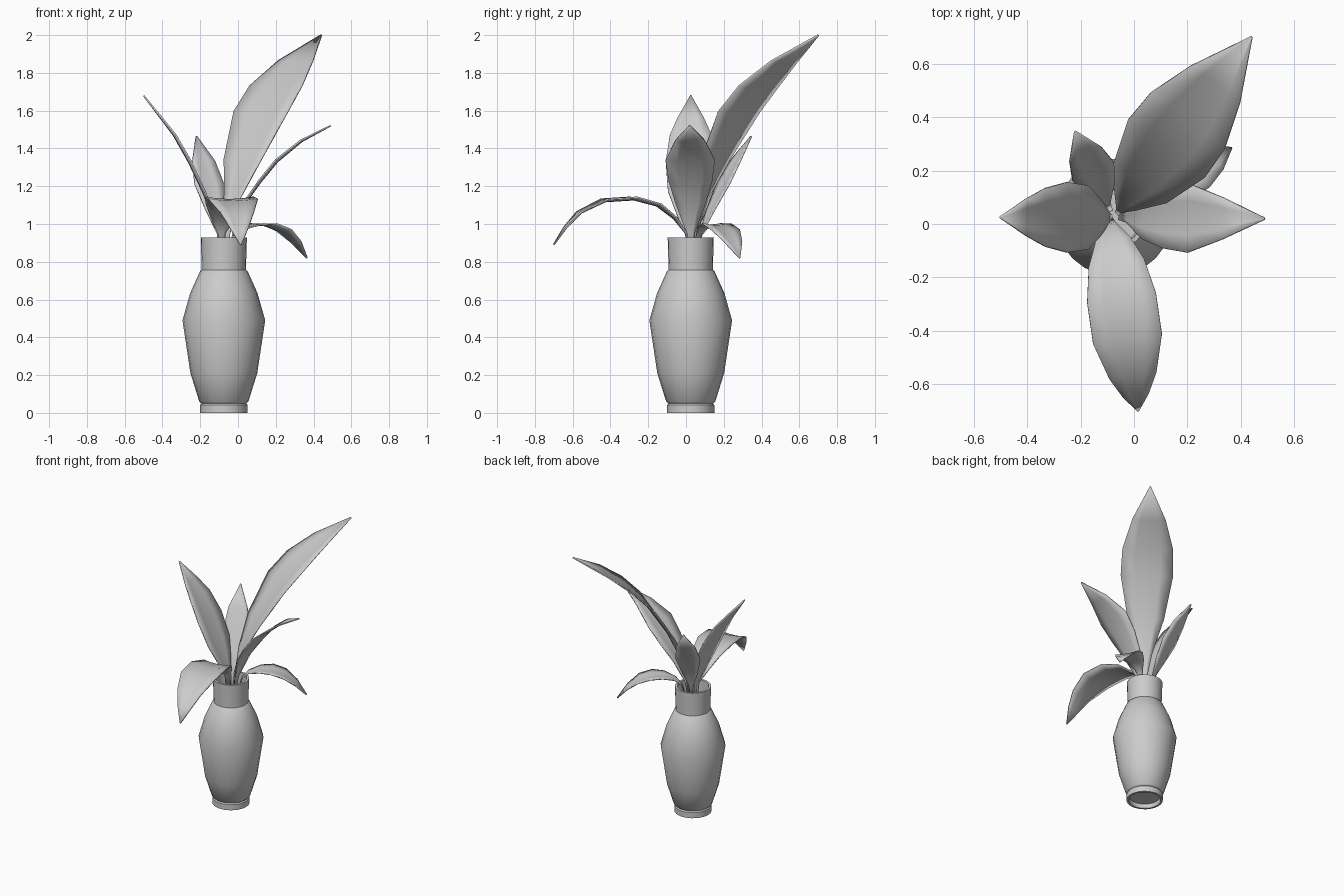
import bpy, math
from mathutils import Vector

CX, CY = -0.075, 0.025   # vase axis


def make_object(name, verts, faces, angle):
    me = bpy.data.meshes.new(name)
    me.from_pydata(verts, [], faces)
    me.update()
    ob = bpy.data.objects.new(name, me)
    bpy.context.collection.objects.link(ob)
    bpy.ops.object.select_all(action='DESELECT')
    ob.select_set(True)
    bpy.context.view_layer.objects.active = ob
    bpy.ops.object.shade_smooth_by_angle(angle=math.radians(angle))
    return ob


def lathe(name, profile, n=24):
    # profile of (radius, z), capped at both ends
    verts, faces = [], []
    for r, z in profile:
        for i in range(n):
            a = 2 * math.pi * i / n
            verts.append((CX + r * math.cos(a), CY + r * math.sin(a), z))
    for j in range(len(profile) - 1):
        for i in range(n):
            k = (i + 1) % n
            faces.append((j*n + i, j*n + k, (j+1)*n + k, (j+1)*n + i))
    faces.append(tuple(reversed(range(n))))
    faces.append(tuple(range((len(profile)-1)*n, len(profile)*n)))
    return make_object(name, verts, faces, 35)


def leaf(name, base, tip, rows, cup=0.1):
    # rows of (distance outward, height, half width) from stem to tip
    base, tip = Vector((*base, 0)), Vector((*tip, 0))
    d = (tip - base).normalized()
    side = Vector((d.y, -d.x, 0))
    up = Vector((0, 0, 1))
    cols = (-1, -0.5, 0, 0.5, 1)
    verts, faces = [], []
    for i, (s, z, w) in enumerate(rows):
        a, b = rows[max(i-1, 0)], rows[min(i+1, len(rows)-1)]
        t = (d * (b[0]-a[0]) + up * (b[1]-a[1])).normalized()
        nrm = side.cross(t)
        for c in cols:
            verts.append(base + d*s + up*z + side*(c*w) + nrm*(cup*w*(c*c - 0.5)))
    for i in range(len(rows) - 1):
        for c in range(4):
            p = i*5 + c
            faces.append((p, p+1, p+6, p+5))
    ob = make_object(name, verts, faces, 60)
    m = ob.modifiers.new("thickness", 'SOLIDIFY')
    m.thickness = 0.008
    m.offset = 0
    return ob


# Vase: recessed foot, body, neck and inner wall
lathe("vase", [
    (0.105, 0.03), (0.11, 0.0), (0.125, 0.0), (0.125, 0.042), (0.118, 0.05),
    (0.13, 0.06), (0.177, 0.21), (0.219, 0.49), (0.178, 0.635), (0.126, 0.75),
    (0.117, 0.757), (0.117, 0.77), (0.12, 0.85), (0.122, 0.928), (0.106, 0.928),
    (0.104, 0.85), (0.10, 0.76)])

C = (CX, CY)

# Upright leaves
leaf("large_leaf", C, (0.44, 0.70), [
    (0.02, 0.78, 0.010), (0.035, 0.95, 0.013), (0.075, 1.13, 0.05),
    (0.17, 1.34, 0.125), (0.33, 1.59, 0.18), (0.46, 1.725, 0.174),
    (0.63, 1.86, 0.115), (0.85, 2.0, 0.003)])
leaf("left_leaf", C, (-0.5, 0.025), [
    (0.01, 0.78, 0.010), (0.02, 0.93, 0.018), (0.055, 1.04, 0.07),
    (0.105, 1.17, 0.12), (0.18, 1.33, 0.132), (0.26, 1.47, 0.11),
    (0.33, 1.56, 0.07), (0.425, 1.68, 0.003)])
leaf("right_leaf", C, (0.49, 0.02), [
    (0.02, 0.78, 0.010), (0.05, 0.95, 0.02), (0.11, 1.11, 0.08),
    (0.19, 1.225, 0.115), (0.28, 1.335, 0.13), (0.41, 1.44, 0.078),
    (0.565, 1.52, 0.003)])
leaf("small_back_leaf", C, (-0.22, 0.345), [
    (0.03, 0.78, 0.008), (0.06, 0.95, 0.012), (0.12, 1.08, 0.055),
    (0.19, 1.21, 0.085), (0.26, 1.33, 0.066), (0.352, 1.465, 0.003)])

# Drooping leaves
leaf("front_drooping_leaf", (-0.09, 0.02), (0.015, -0.70), [
    (0.0, 0.78, 0.010), (0.02, 0.95, 0.02), (0.08, 1.03, 0.065),
    (0.17, 1.10, 0.105), (0.30, 1.135, 0.13), (0.455, 1.125, 0.13),
    (0.59, 1.06, 0.09), (0.665, 0.98, 0.05), (0.728, 0.89, 0.003)])
leaf("back_drooping_leaf", C, (0.365, 0.285), [
    (0.03, 0.78, 0.008), (0.075, 0.93, 0.012), (0.12, 0.975, 0.03),
    (0.20, 0.997, 0.065), (0.28, 0.995, 0.085), (0.365, 0.965, 0.085),
    (0.44, 0.905, 0.055), (0.511, 0.82, 0.003)])
